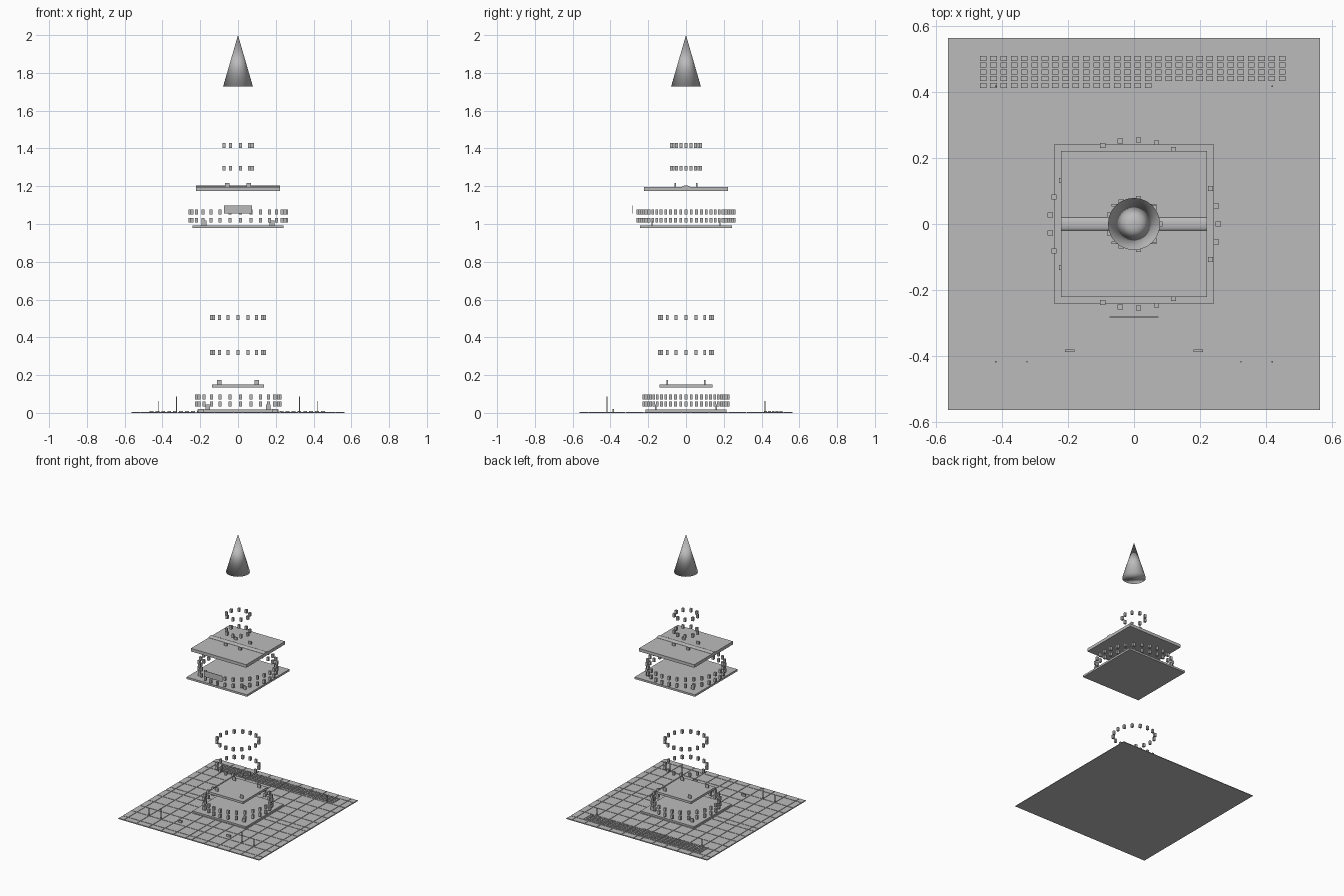
import bpy, bmesh, math
from mathutils import Matrix

if "Cube" in bpy.data.objects:
    bpy.data.objects.remove(bpy.data.objects["Cube"])

stone = bpy.data.materials.new("stone_grey")
stone.diffuse_color = (0.5, 0.5, 0.5, 1)
stone.use_nodes = True
stone.node_tree.nodes["Principled BSDF"].inputs["Base Color"].default_value = stone.diffuse_color


def boxes(name, items):
    """One object made of boxes given as (cx, cy, z0, sx, sy, height)."""
    bm = bmesh.new()
    for cx, cy, z0, sx, sy, h in items:
        m = Matrix.Translation((cx, cy, z0 + h / 2)) @ Matrix.Diagonal((sx, sy, h, 1))
        bmesh.ops.create_cube(bm, size=1, matrix=m)
    return finish(name, bm)


def finish(name, bm):
    me = bpy.data.meshes.new(name)
    bm.to_mesh(me)
    bm.free()
    me.materials.append(stone)
    ob = bpy.data.objects.new(name, me)
    bpy.context.collection.objects.link(ob)
    return ob


def ring(name, r, n, levels):
    """Floating circles of small stone blocks."""
    a = [2 * math.pi * i / n for i in range(n)]
    boxes(name, [(r * math.cos(t), r * math.sin(t), z - 0.013, 0.016, 0.015, 0.026)
                 for z in levels for t in a])


def corners(name, p, z, w, d, h):
    """Four small uprights at the corners of a slab."""
    boxes(name, [(sx * p, sy * p, z, w, d, h) for sx in (-1, 1) for sy in (-1, 1)])


# Ground sheet with thin paving slabs
boxes("ground", [(0, 0, 0, 1.13, 1.13, 0.003)])
half = [0.025 + 0.0985 * k for k in range(6)] + [0.565]
edges = [-e for e in reversed(half)] + half
gap = 0.004
boxes("paving", [((a + b) / 2, (c + d) / 2, 0.003, b - a - gap, d - c - gap, 0.003)
                 for a, b in zip(edges, edges[1:]) for c, d in zip(edges, edges[1:])])

# Rows of spare blocks along the back, last row part filled
boxes("spare_blocks", [(-0.458 + 0.0313 * i, 0.503 - 0.0205 * j, 0.005, 0.02, 0.015, 0.006)
                       for j in range(5) for i in range(30) if j < 4 or i < 17])

# Thin poles, markers and plaques on the ground
boxes("corner_poles", [(sx * 0.42, sy * 0.418, 0, 0.004, 0.004, 0.062)
                       for sx in (-1, 1) for sy in (-1, 1)])
boxes("front_poles", [(sx * 0.325, -0.418, 0, 0.004, 0.004, 0.088) for sx in (-1, 1)])
boxes("plaques", [(sx * 0.195, -0.385, 0.005, 0.03, 0.008, 0.016) for sx in (-1, 1)])

# Lower storey
boxes("lower_floor", [(0, 0, 0.004, 0.43, 0.43, 0.014)])
corners("lower_floor_posts", 0.16, 0.018, 0.024, 0.007, 0.026)
ring("lower_wall", 0.222, 25, (0.047, 0.084))
boxes("lower_roof", [(0, 0, 0.134, 0.277, 0.28, 0.016)])
corners("lower_roof_posts", 0.1, 0.15, 0.024, 0.007, 0.025)
ring("middle_tower_rings", 0.14, 16, (0.32, 0.505))

# Upper storey
boxes("upper_floor", [(0, 0, 0.978, 0.484, 0.486, 0.014)])
corners("upper_floor_posts", 0.18, 0.992, 0.024, 0.007, 0.026)
ring("upper_wall", 0.256, 29, (1.02, 1.064))
boxes("sign", [(0, -0.282, 1.055, 0.148, 0.003, 0.043)])
boxes("upper_roof", [(0, 0, 1.175, 0.444, 0.444, 0.022)])
corners("upper_roof_posts", 0.057, 1.197, 0.022, 0.007, 0.02)
ring("top_tower_rings", 0.078, 9, (1.295, 1.415))

# Low rounded ridge across the roof
bm = bmesh.new()
m = Matrix.Translation((0, 0, 1.197)) @ Matrix.Diagonal((1, 1, 0.35, 1)) @ Matrix.Rotation(math.pi / 2, 4, 'Y')
bmesh.ops.create_cone(bm, cap_ends=True, segments=16, radius1=0.02, radius2=0.02, depth=0.444, matrix=m)
for f in bm.faces:
    f.smooth = len(f.verts) == 4
finish("roof_ridge", bm)

# Pointed spire
bm = bmesh.new()
bmesh.ops.create_cone(bm, cap_ends=True, segments=32, radius1=0.079, radius2=0, depth=0.273,
                      matrix=Matrix.Translation((0, 0, 1.8635)))
bmesh.ops.remove_doubles(bm, verts=bm.verts, dist=1e-5)
for f in bm.faces:
    f.smooth = True
finish("spire", bm)
